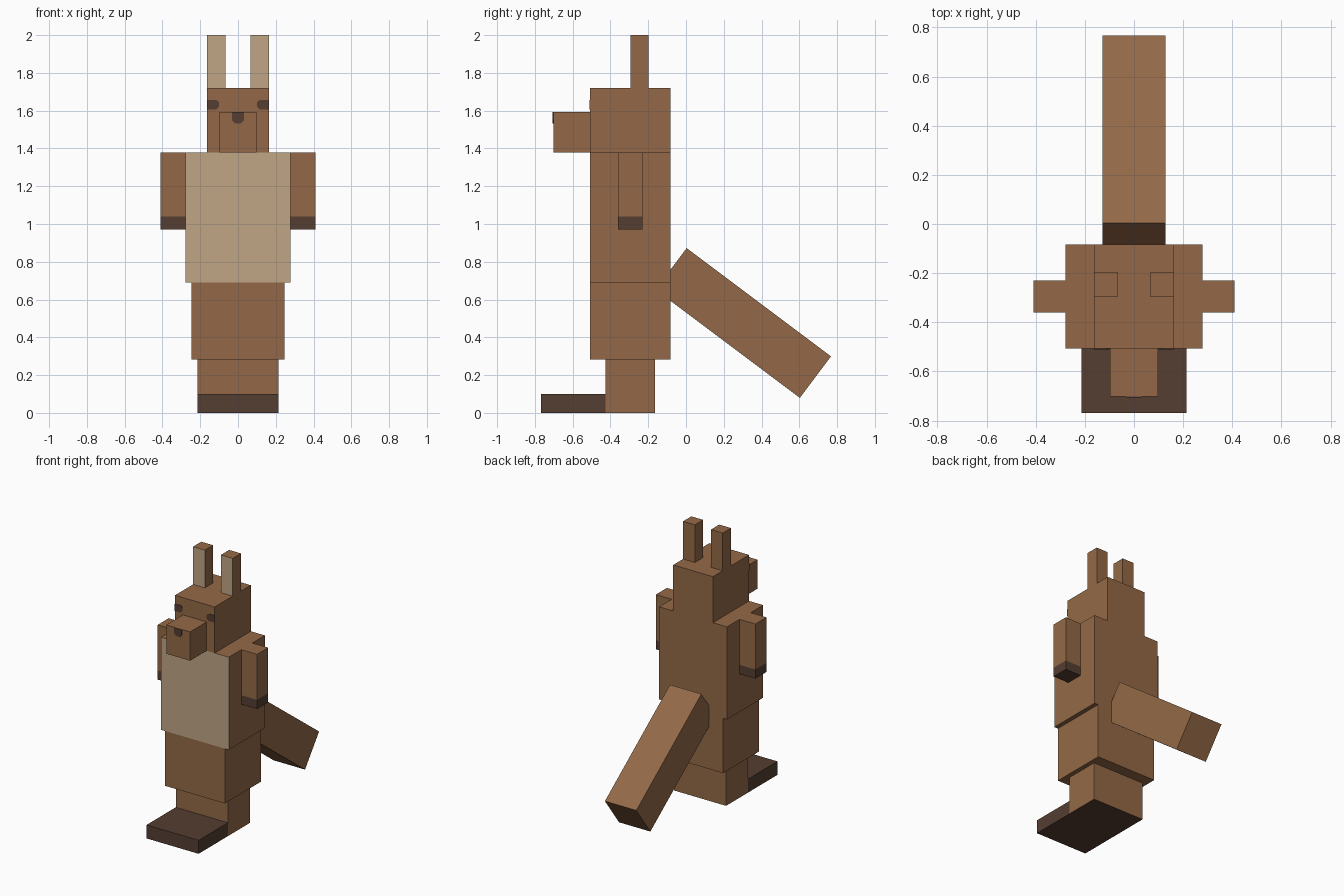
import bpy
import bmesh
from math import radians
from mathutils import Matrix

default = bpy.data.objects.get("Cube")
if default:
    bpy.data.objects.remove(default, do_unlink=True)


def material(name, rgb):
    mat = bpy.data.materials.new(name)
    mat.use_nodes = True
    mat.diffuse_color = (*rgb, 1)
    mat.node_tree.nodes["Principled BSDF"].inputs["Base Color"].default_value = (*rgb, 1)
    return mat


FUR = material("brown fur", (0.296, 0.141, 0.063))
TAN = material("pale tan fur", (0.527, 0.381, 0.235))
DARK = material("dark brown", (0.089, 0.048, 0.032))


def finish(name, bm, mats, rule=None):
    """Turn a bmesh into an object; rule(face) picks the second material."""
    bm.normal_update()
    if rule:
        for f in bm.faces:
            f.material_index = int(rule(f))
    mesh = bpy.data.meshes.new(name)
    bm.to_mesh(mesh)
    bm.free()
    for m in mats:
        mesh.materials.append(m)
    obj = bpy.data.objects.new(name, mesh)
    bpy.context.collection.objects.link(obj)
    return obj


def box(name, x, y, z, mats=(FUR,), rule=None, cut=None):
    """Box from (min, max) ranges, optionally sliced level at height cut."""
    bm = bmesh.new()
    size = [b - a for a, b in (x, y, z)]
    mid = [(a + b) / 2 for a, b in (x, y, z)]
    bmesh.ops.create_cube(bm, size=1, matrix=Matrix.Translation(mid) @ Matrix.Diagonal((*size, 1)))
    if cut:
        bmesh.ops.bisect_plane(bm, geom=bm.verts[:] + bm.edges[:] + bm.faces[:],
                               plane_co=(0, 0, cut), plane_no=(0, 0, 1))
    return finish(name, bm, mats, rule)


def plate(name, outline, y, mats):
    """Thin front-facing plate from an (x, z) outline."""
    bm = bmesh.new()
    face = bm.faces.new([bm.verts.new((px, y, pz)) for px, pz in outline])
    out = bmesh.ops.extrude_face_region(bm, geom=[face])
    for v in out["geom"]:
        if isinstance(v, bmesh.types.BMVert):
            v.co.y -= 0.004
    bmesh.ops.recalc_face_normals(bm, faces=bm.faces)
    return finish(name, bm, mats)


def faces_front(f):
    return f.normal.y < -0.9


def faces_down(f):
    return f.normal.z < -0.9


def span(half):
    return (-half, half)


BODY_Y = (-0.507, -0.083)
PAW_Z = 1.04

# Body column
box("torso", span(0.279), BODY_Y, (0.69, 1.378), (FUR, TAN), faces_front)
box("hips", span(0.247), BODY_Y, (0.283, 0.69))
box("lower_legs", span(0.214), (-0.425, -0.165), (0, 0.283), (FUR, DARK), faces_down)
box("feet", span(0.214), (-0.768, -0.425), (0, 0.10), (DARK,))

# Head
box("head", span(0.163), BODY_Y, (1.378, 1.72))
box("muzzle", span(0.098), (-0.702, -0.507), (1.378, 1.592))
plate("nose", [(-0.032, 1.592), (-0.032, 1.55), (-0.016, 1.533),
               (0.016, 1.533), (0.032, 1.55), (0.032, 1.592)], -0.702, (DARK,))

# Mirrored parts
for side, s in (("left", 1), ("right", -1)):
    def mirror(a, b, s=s):
        return tuple(sorted((s * a, s * b)))

    box(side + "_ear", mirror(0.066, 0.163), (-0.295, -0.198), (1.72, 2.0), (FUR, TAN), faces_front)
    box(side + "_arm", mirror(0.279, 0.409), (-0.36, -0.23), (0.972, 1.378), (FUR, DARK),
        lambda f: f.calc_center_median().z < PAW_Z, cut=PAW_Z)
    eye = [(0.163, 1.605), (0.163, 1.657), (0.112, 1.657), (0.1, 1.645), (0.1, 1.62), (0.115, 1.605)]
    plate(side + "_eye", [(s * px, pz) for px, pz in eye], BODY_Y[0], (DARK,))

# Tail slopes down behind the hips
tail = box("tail", span(0.129), span(0.4775), span(0.1375))
tail.rotation_euler.x = radians(-36.87)
tail.location = (0, 0.303, 0.476)
